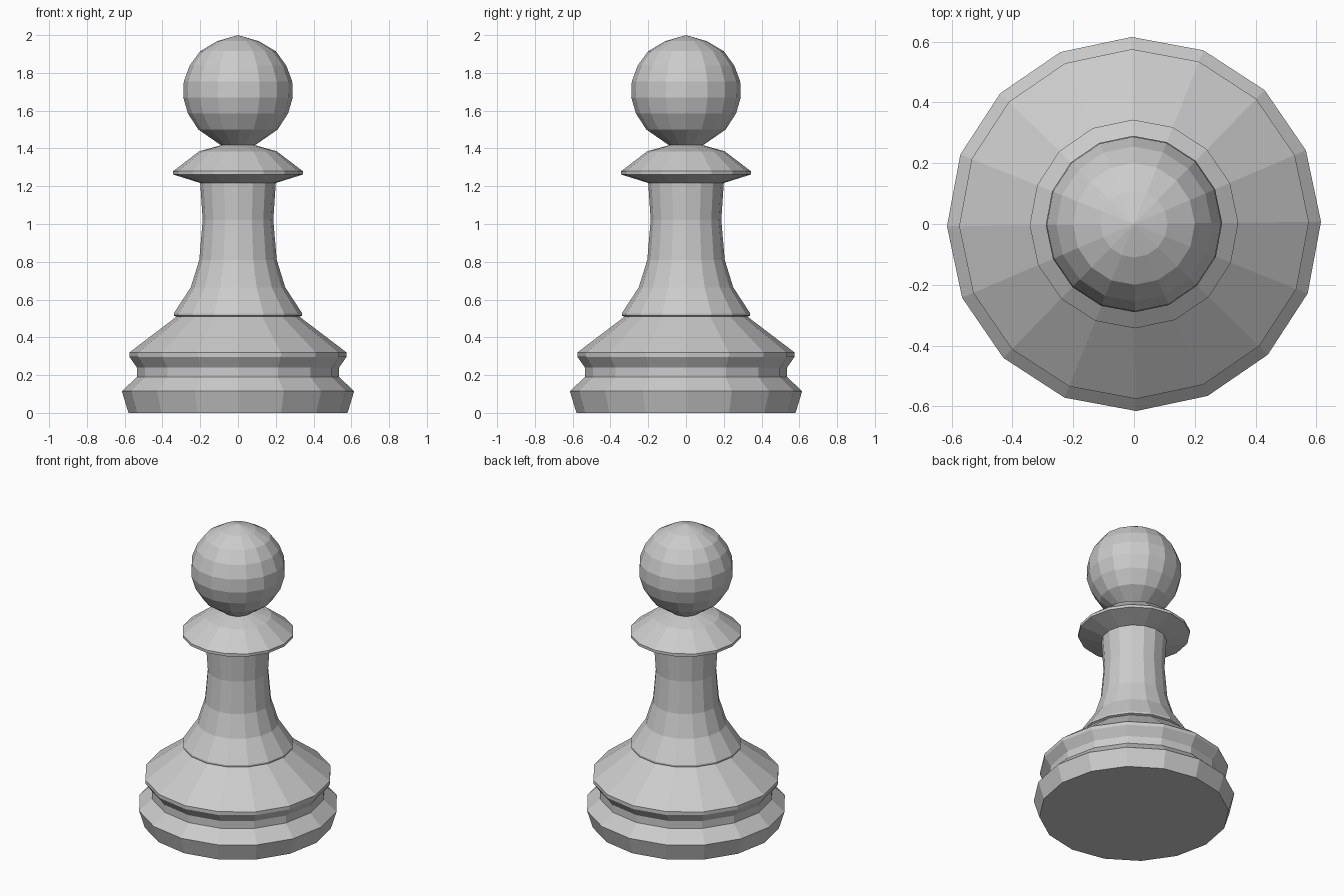
import bpy, bmesh
from math import cos, sin, tau, radians

if "Cube" in bpy.data.objects:
    bpy.data.objects.remove(bpy.data.objects["Cube"])

SIDES = 16
TURN = radians(0.7)


def lathe(name, profile, cap_bottom=False):
    """Revolve (radius, height) points into a faceted shell; radius 0 makes a pole."""
    bm = bmesh.new()
    rings = []
    for r, z in profile:
        if r == 0:
            rings.append([bm.verts.new((0, 0, z))] * SIDES)
        else:
            rings.append([bm.verts.new((r * cos(tau * i / SIDES + TURN),
                                        r * sin(tau * i / SIDES + TURN), z))
                          for i in range(SIDES)])
    for low, high in zip(rings, rings[1:]):
        for i in range(SIDES):
            j = (i + 1) % SIDES
            corners = [low[i], low[j], high[j], high[i]]
            bm.faces.new(list(dict.fromkeys(corners)))
    if cap_bottom:
        bm.faces.new(rings[0][::-1])
    mesh = bpy.data.meshes.new(name)
    bm.to_mesh(mesh)
    bm.free()
    obj = bpy.data.objects.new(name, mesh)
    bpy.context.collection.objects.link(obj)
    return obj


# Stepped foot with groove and sloping shoulder
lathe("base", [(0.58, 0), (0.615, 0.115), (0.535, 0.19), (0.535, 0.24),
               (0.575, 0.297), (0.575, 0.32), (0.325, 0.51)], cap_bottom=True)

# Concave stem with a thin lip at its foot
lathe("stem", [(0.325, 0.51), (0.34, 0.515), (0.34, 0.527), (0.25, 0.665),
               (0.205, 0.81), (0.187, 1.02), (0.20, 1.217)])

# Flared collar
lathe("collar", [(0.20, 1.217), (0.343, 1.262), (0.343, 1.28),
                 (0.205, 1.385), (0.09, 1.417)])

# Round head
lathe("head", [(0.09, 1.417), (0.21, 1.50), (0.265, 1.585), (0.29, 1.67),
               (0.287, 1.755), (0.255, 1.84), (0.20, 1.915),
               (0.11, 1.968), (0, 2.0)])
